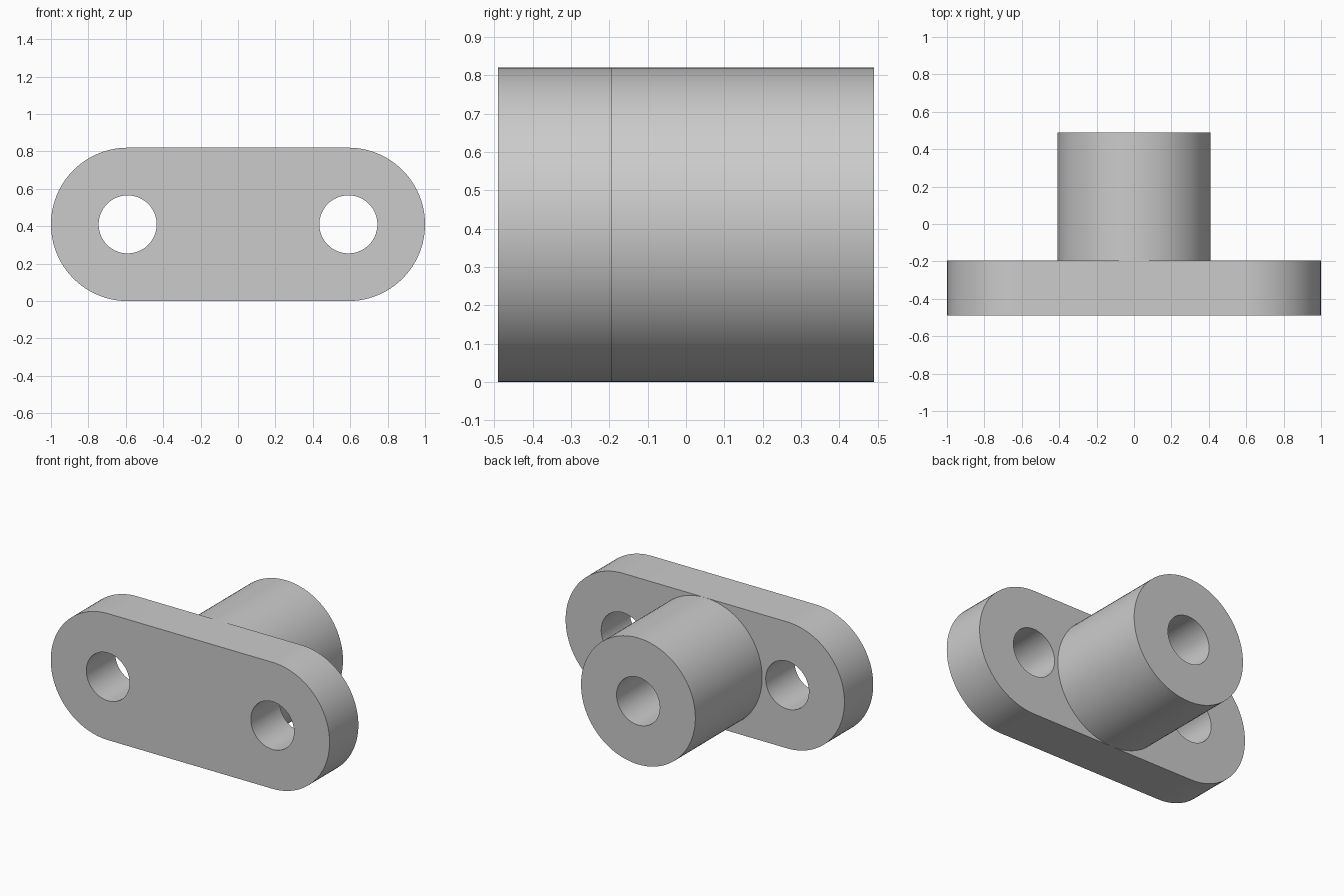
import bpy
import bmesh
from math import pi, sin, cos
from mathutils import Vector

default_cube = bpy.data.objects.get("Cube")
if default_cube:
    bpy.data.objects.remove(default_cube, do_unlink=True)

RADIUS = 0.41            # plate ends and boss
HOLE = 0.155             # all three bores
SPACING = 0.59           # bolt hole offset from the centre
FRONT, FACE, BACK = -0.49, -0.195, 0.49
SEGMENTS = 96

grey = bpy.data.materials.new("grey")
grey.use_nodes = True
colour = (0.6, 0.6, 0.6, 1)
grey.diffuse_color = colour
grey.node_tree.nodes["Principled BSDF"].inputs["Base Color"].default_value = colour


def arc(cx, radius, start, sweep, steps):
    angles = [start + sweep * i / steps for i in range(steps + 1)]
    return [(cx + radius * cos(a), RADIUS + radius * sin(a)) for a in angles]


def circle(cx, radius):
    return arc(cx, radius, 0, 2 * pi, SEGMENTS)[:-1]


def prism(name, loops, y_front, y_back, open_front=False):
    """Fill an outline with holes in the xz plane and extrude it along y."""
    bm = bmesh.new()
    edges = []
    for loop in loops:
        verts = [bm.verts.new((x, y_back, z)) for x, z in loop]
        edges += [bm.edges.new((v, verts[i - 1])) for i, v in enumerate(verts)]
    bmesh.ops.triangle_fill(bm, edges=edges, use_beauty=True, normal=(0, 1, 0))
    region = bmesh.ops.extrude_face_region(bm, geom=bm.faces[:], use_keep_orig=True)
    moved = [g for g in region["geom"] if isinstance(g, bmesh.types.BMVert)]
    bmesh.ops.translate(bm, verts=moved, vec=Vector((0, y_front - y_back, 0)))
    bmesh.ops.recalc_face_normals(bm, faces=bm.faces[:])
    if open_front:
        hidden = [f for f in bm.faces if all(abs(v.co.y - y_front) < 1e-5 for v in f.verts)]
        bmesh.ops.delete(bm, geom=hidden, context='FACES')
    mesh = bpy.data.meshes.new(name)
    bm.to_mesh(mesh)
    bm.free()
    mesh.materials.append(grey)
    obj = bpy.data.objects.new(name, mesh)
    bpy.context.collection.objects.link(obj)
    bpy.ops.object.select_all(action='DESELECT')
    obj.select_set(True)
    bpy.context.view_layer.objects.active = obj
    bpy.ops.object.shade_smooth_by_angle(angle=pi / 6)
    return obj


# Flange plate with rounded ends and two through holes
half = SEGMENTS // 2
outline = (arc(SPACING, RADIUS, -pi / 2, pi, half)
           + arc(-SPACING, RADIUS, pi / 2, pi, half))
prism("flange_plate", [outline, circle(SPACING, HOLE), circle(-SPACING, HOLE)], FRONT, FACE)

# Round boss with a blind bore, floored by the plate
prism("boss", [circle(0, RADIUS), circle(0, HOLE)], FACE, BACK, open_front=True)
